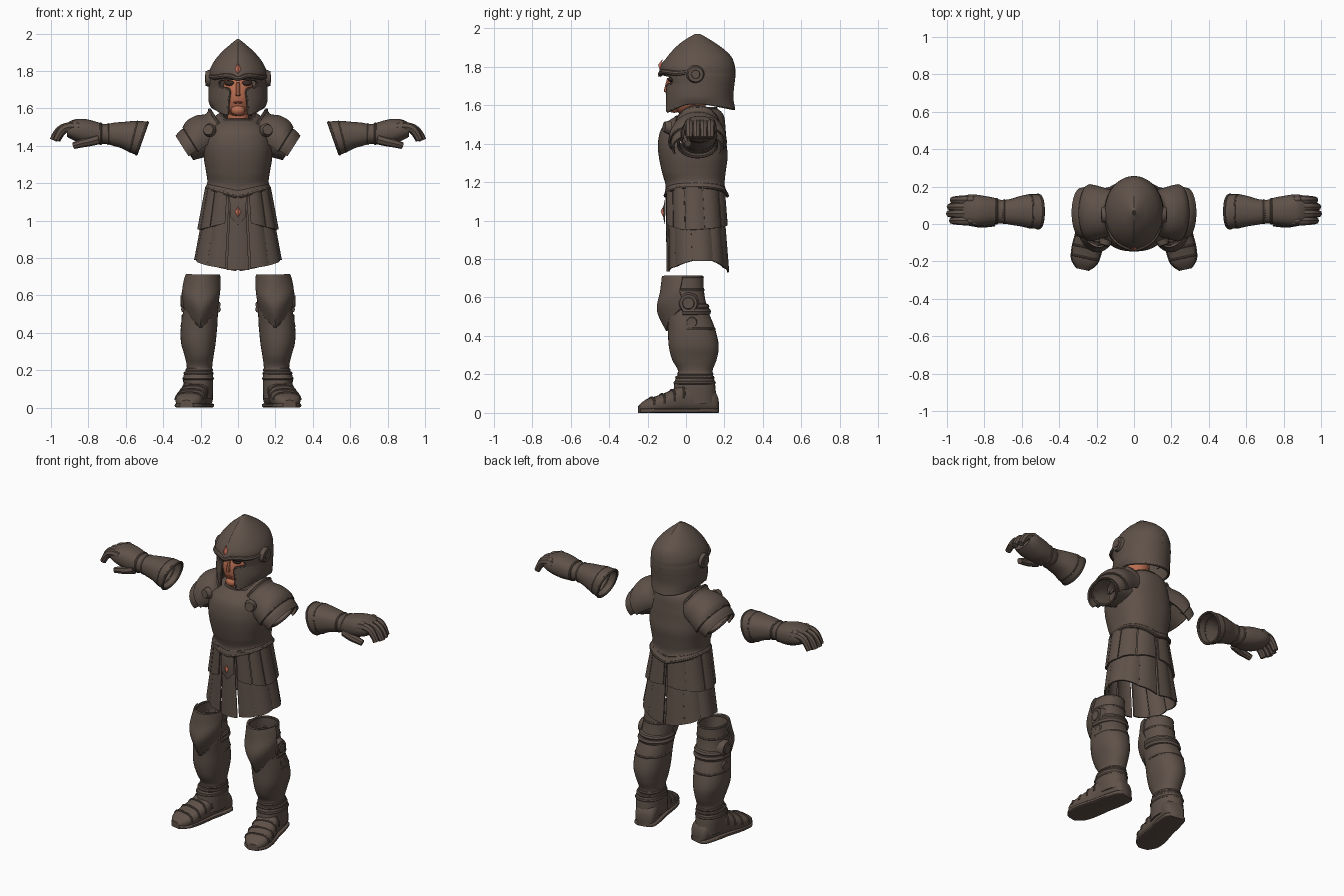
import bpy, bmesh
from math import sin, cos, pi, radians, copysign
from mathutils import Vector, Matrix

if "Cube" in bpy.data.objects:
    bpy.data.objects.remove(bpy.data.objects["Cube"])


def material(name, rgb):
    m = bpy.data.materials.new(name)
    m.use_nodes = True
    m.diffuse_color = (*rgb, 1)
    m.node_tree.nodes["Principled BSDF"].inputs["Base Color"].default_value = (*rgb, 1)
    return m


ARMOUR = material("dark bronze", (0.114, 0.083, 0.066))
SKIN = material("skin", (0.5, 0.16, 0.085))
LIP = material("lips", (0.38, 0.08, 0.05))
EYE = material("dark eyes", (0.04, 0.025, 0.02))
GEM = material("red gem", (0.68, 0.19, 0.12))


def finish(name, mesh, mat, thick=0):
    mesh.materials.clear()
    mesh.materials.append(mat)
    mesh.shade_smooth()
    ob = bpy.data.objects.new(name, mesh)
    bpy.context.collection.objects.link(ob)
    if thick:
        s = ob.modifiers.new("thickness", 'SOLIDIFY')
        s.thickness, s.offset = thick, 0
    ob.modifiers.new("sharp edges", 'EDGE_SPLIT').split_angle = radians(42)
    return ob


def from_bmesh(name, bm, mat, thick=0):
    bmesh.ops.recalc_face_normals(bm, faces=bm.faces)
    mesh = bpy.data.meshes.new(name)
    bm.to_mesh(mesh)
    bm.free()
    return finish(name, mesh, mat, thick)


def sheet(name, f, nu=32, nv=16, thick=0.0, caps=(), mat=ARMOUR, skip=None):
    """Surface f(u, v) sampled on a grid; caps lists the end rows to fill."""
    bm = bmesh.new()
    rows = [[bm.verts.new(f(i / nu, j / nv)) for i in range(nu + 1)] for j in range(nv + 1)]
    for r, s in zip(rows, rows[1:]):
        for i in range(nu):
            quad = (r[i], r[i + 1], s[i + 1], s[i])
            if not (skip and skip(sum((v.co for v in quad), Vector()) / 4)):
                bm.faces.new(quad)
    for j in caps:
        bm.faces.new(rows[j][:-1])
    bmesh.ops.remove_doubles(bm, verts=bm.verts, dist=1e-5)
    return from_bmesh(name, bm, mat, thick)


def tube(name, pts, r, cyclic=False, taper=1.0, mat=ARMOUR):
    cu = bpy.data.curves.new(name, 'CURVE')
    cu.dimensions, cu.bevel_depth, cu.bevel_resolution = '3D', r, 2
    cu.use_fill_caps, cu.resolution_u = True, 5
    sp = cu.splines.new('NURBS')
    sp.points.add(len(pts) - 1)
    for i, p in enumerate(pts):
        sp.points[i].co = (*p, 1)
        sp.points[i].radius = 1 + (taper - 1) * i / (len(pts) - 1)
    sp.order_u, sp.use_endpoint_u, sp.use_cyclic_u = 3, not cyclic, cyclic
    tmp = bpy.data.objects.new(name + "_path", cu)
    bpy.context.collection.objects.link(tmp)
    dg = bpy.context.evaluated_depsgraph_get()
    mesh = bpy.data.meshes.new_from_object(tmp.evaluated_get(dg))
    bpy.data.objects.remove(tmp)
    return finish(name, mesh, mat)


def blob(name, c, r, mat=ARMOUR):
    bm = bmesh.new()
    bmesh.ops.create_uvsphere(bm, u_segments=24, v_segments=14, radius=1,
                              matrix=Matrix.Translation(c) @ Matrix.Diagonal((*r, 1)))
    return from_bmesh(name, bm, mat)


def disc(name, c, axis, r, depth, top=0.75):
    bm = bmesh.new()
    rot = Vector(axis).to_track_quat('Z', 'Y').to_matrix().to_4x4()
    bmesh.ops.create_cone(bm, cap_ends=True, segments=24, radius1=r, radius2=r * top,
                          depth=depth, matrix=Matrix.Translation(c) @ rot)
    return from_bmesh(name, bm, ARMOUR)


def facet(name, rim, apex, mat=ARMOUR):
    bm = bmesh.new()
    vs, top = [bm.verts.new(p) for p in rim], bm.verts.new(apex)
    for i, v in enumerate(vs):
        bm.faces.new((v, vs[(i + 1) % len(vs)], top))
    return from_bmesh(name, bm, mat)


def mirror(*obs):
    for ob in obs:
        d = ob.copy()
        d.data = ob.data.copy()
        d.data.transform(Matrix.Scale(-1, 4, (1, 0, 0)))
        d.data.flip_normals()
        d.name = ob.name.replace("left", "right")
        bpy.context.collection.objects.link(d)


def interp(keys, v):
    """Smooth interpolation through a list of key tuples."""
    n = len(keys) - 1
    i = min(int(v * n), n - 1)
    t = v * n - i
    k = [keys[min(max(i + j, 0), n)] for j in (-1, 0, 1, 2)]
    return [(2 * b + (c - a) * t + (2 * a - 5 * b + 4 * c - d) * t * t
             + (3 * b - a - 3 * c + d) * t ** 3) / 2 for a, b, c, d in zip(*k)]


def oval(a, p=2.0):
    return [copysign(abs(w) ** (2 / p), w) for w in (sin(a), -cos(a))]


def upright(keys, p=2.2, a0=0.0, a1=2 * pi):
    """Loft of level rings (z, centre x, half width, front y, back y[, opening])."""
    def f(u, v):
        z, cx, hw, yf, yb, *gap = interp(keys, v)
        g = max(0, gap[0]) if gap else 0
        x, y = oval(a0 + g + (a1 - a0 - 2 * g) * u, p)
        return Vector((cx + hw * x, (yf + yb) / 2 + (yb - yf) / 2 * y, z))
    return f


def ring(name, f, v, r, u0=0.0, u1=1.0, n=32):
    full = u1 - u0 == 1
    return tube(name, [f(u0 + (u1 - u0) * i / n, v) for i in range(n + (not full))], r, full)


# Helmet with face opening
dome = upright([(1.6, 0, .14, -.11, .25, .4), (1.64, 0, .152, -.108, .24, .34),
                (1.7, 0, .152, -.105, .245, .32), (1.715, 0, .152, -.105, .247, .66),
                (1.75, 0, .152, -.115, .25, .66), (1.765, 0, .15, -.12, .25, 0),
                (1.8, 0, .147, -.12, .248, 0), (1.85, 0, .122, -.09, .23, 0),
                (1.9, 0, .08, -.045, .175, 0), (1.935, 0, .04, 0, .12, 0),
                (1.965, 0, .004, .05, .07, 0)], 2)


def helm(u, v):
    p = dome(u, v)
    w = max(0, (1.64 - p.z) / .04)
    p.z += w * (.01 - .45 * max(0, -p.y) - .2 * max(0, p.y - .1))
    return p


sheet("helmet", helm, 56, 40, .012)
ring("helmet_lower_rim", helm, 0, .007, 0, .9999)
tube("helmet_crest", [helm(0, .55 + .045 * i) for i in range(10)]
     + [helm(.5, 1 - .07 * i) for i in range(10)], .007)
half = [(.15, .04, 1.775), (.136, -.04, 1.762), (.09, -.1, 1.772), (.04, -.126, 1.775)]
tube("brow_guard", half + [(0, -.137, 1.755)] + [(-x, y, z) for x, y, z in half[::-1]], .013)
facet("brow_plate", [(0, -.07, 1.88), (.04, -.118, 1.81), (0, -.145, 1.745), (-.04, -.118, 1.81)],
      (0, -.133, 1.81))
facet("brow_gem", [(0, -.12, 1.842), (.016, -.129, 1.81), (0, -.136, 1.78), (-.016, -.129, 1.81)],
      (0, -.145, 1.81), GEM)
mirror(tube("left_cheek_rim", [helm(0, .02 * i) for i in range(25)], .007),
       disc("left_ear_disc", (.155, .05, 1.76), (1, 0, 0), .052, .036),
       disc("left_ear_boss", (.17, .05, 1.76), (1, 0, 0), .028, .014))

# Head and neck
blob("head", (0, 0, 1.68), (.085, .1, .13), SKIN)
blob("chin", (0, -.062, 1.59), (.038, .034, .03), SKIN)
tube("nose", [(0, -.088, 1.74), (0, -.1, 1.7), (0, -.103, 1.668)], .009, taper=1.4, mat=SKIN)
blob("lips", (0, -.086, 1.632), (.024, .012, .007), LIP)
mirror(blob("left_eye", (.046, -.078, 1.735), (.028, .016, .014), EYE))
sheet("neck", upright([(1.48, 0, .06, -.03, .11), (1.62, 0, .055, -.04, .1)]), 24, 4, mat=SKIN)

# Cuirass: hollow shell with arm holes, pointed hem and raised back collar
shell = upright([(1.125, 0, .168, -.108, .215), (1.18, 0, .158, -.1, .195), (1.25, 0, .163, -.118, .2),
                 (1.33, 0, .176, -.135, .21), (1.4, 0, .178, -.14, .205), (1.47, 0, .165, -.125, .2),
                 (1.515, 0, .13, -.085, .19), (1.535, 0, .085, -.05, .155)], 2.4)


def cuirass(u, v):
    p = shell(u, v)
    p.z += max(0, (1.25 - p.z) / .125) * .3 * abs(p.x)
    p.z += max(0, (p.z - 1.47) / .065) * .045 * min(1, max(0, p.y + .03) / .13)
    return p


sheet("cuirass", cuirass, 72, 42, .012,
      skip=lambda c: abs(c.x) > .1 and Vector((c.y - .05, c.z - 1.42)).length < .085)
ring("cuirass_hem", cuirass, 0, .009)
ring("waist_belt", cuirass, .1, .008)
ring("collar", cuirass, 1, .011)


# Shoulders
def arm(keys, a0=0.0, a1=2 * pi):
    def f(u, v):
        cx, cz, ru, rv = interp(keys, v)
        a = a0 + (a1 - a0) * u
        return Vector((cx + .53 * ru * sin(a), .06 + rv * cos(a), cz + .85 * ru * sin(a)))
    return f


cap = arm([(.088, 1.49, .12, .11), (.115, 1.475, .105, .115), (.165, 1.462, .11, .128),
           (.212, 1.435, .11, .142), (.235, 1.41, .103, .146)], -.45, pi + .45)
lame = arm([(.225, 1.41, .095, .13), (.255, 1.4, .094, .134), (.283, 1.375, .088, .128)], -.4, pi + .4)
sleeve = arm([(.16, 1.43, .085, .1), (.225, 1.415, .084, .1), (.275, 1.395, .076, .1)])
mirror(sheet("left_pauldron", cap, 28, 16, .012), sheet("left_pauldron_lame", lame, 28, 6, .01),
       sheet("left_sleeve", sleeve, 32, 8, .01), ring("left_sleeve_cuff", sleeve, 1, .008),
       ring("left_pauldron_rim", cap, 1, .007, 0, .9999),
       ring("left_shoulder_flange", cap, 0, .009, .05, .95),
       disc("left_chest_boss", (.155, -.1, 1.485), (.3, -1, .1), .036, .03))


# Skirt of hanging panels in two tiers, with sloping hems
def skirt(name, a0, a1, top, low0, low1, off):
    def f(u, v):
        z = top + (low0 + (low1 - low0) * u - top) * v
        k, o = (1.17 - z) / .4, off + .007 * sin(pi * u)
        x, y = oval(radians(a0 + (a1 - a0) * u), 2.2)
        return Vector(((.153 + .075 * k + o) * x, .045 + .018 * k + (.137 + .014 * k + o) * y, z))
    return sheet(name, f, 8, 8, .009)


def tier(name, edges, lows, top, off, gap):
    for i in range(len(edges) - 1):
        mirror(skirt(f"left_{name}_{i}", edges[i], edges[i + 1] - gap, top, lows[i], lows[i + 1], off))


skirt("front_panel", -12, 12, 1.16, .735, .735, .002)
tier("long_panel", (15, 43, 81, 118, 149, 179), (.745, .76, .79, .79, .755, .73), 1.16, 0, .6)
tier("short_panel", (18, 45, 72, 104, 142, 179), (.985, .965, .95, .955, .965, .98), 1.17, .013, 2)
facet("buckle_plate", [(-.045, -.106, 1.13), (.045, -.106, 1.13), (.042, -.108, 1.02),
                       (0, -.112, .975), (-.042, -.108, 1.02)], (0, -.122, 1.05))
facet("buckle_gem", [(0, -.115, 1.08), (.016, -.118, 1.048), (0, -.117, 1.015), (-.016, -.118, 1.048)],
      (0, -.132, 1.048), GEM)

# Greaves
shin = upright([(.705, .187, .08, -.108, .085), (.62, .19, .084, -.1, .09), (.53, .198, .087, -.1, .11),
                (.44, .208, .092, -.09, .145), (.35, .212, .088, -.085, .165), (.28, .208, .073, -.068, .155),
                (.215, .206, .063, -.035, .132), (.16, .213, .075, -.055, .145), (.05, .21, .07, -.06, .155)])
knee_base = upright([(.712, .187, .086, -.12, .1), (.63, .192, .094, -.13, .1), (.53, .197, .097, -.146, .1),
                     (.43, .2, .092, -.1, .11)], 1.9, -1.5, 1.5)


def knee(u, v):
    p = knee_base(u, v)
    p.z += .14 * v * abs(2 * u - 1)
    return p


mirror(sheet("left_greave", shin, 36, 36, .01), ring("left_greave_top_rim", shin, 0, .008),
       sheet("left_knee_plate", knee, 24, 14, .01), ring("left_knee_plate_rim", knee, 1, .007, 0, .9999),
       disc("left_knee_disc", (.284, .012, .57), (1, 0, 0), .06, .036),
       disc("left_knee_boss", (.3, .012, .57), (1, 0, 0), .038, .014),
       disc("left_strap_buckle", (.295, .03, .47), (1, 0, 0), .033, .016),
       *[ring(f"left_greave_strap_{i}", shin, v, r, .22, .78)
         for i, (v, r) in enumerate(((.1, .009), (.22, .018), (.255, .02), (.38, .008)))],
       *[ring(f"left_ankle_band_{i}", shin, v, .01) for i, v in enumerate((.78, .83, .88))])


# Feet, turned outward
def foot_loft(keys, p, grow=0.0, height=None):
    side, ahead = Vector((cos(.21), sin(.21), 0)), Vector((sin(.21), -cos(.21), 0))

    def f(u, v):
        s, hw, top = interp(keys, v)
        x, y = oval(2 * pi * u, p)
        return (Vector((.213, .05, (height or top) / 2 * (1 + y))) + ahead * s
                + side * (hw + grow) * x)
    return f


foot_keys = [(-.115, .04, .08), (-.09, .062, .12), (0, .07, .17), (.07, .07, .15), (.13, .075, .117),
             (.2, .077, .09), (.26, .066, .07), (.3, .03, .04)]
foot = foot_loft(foot_keys, 2.6)
mirror(sheet("left_boot", foot, 28, 28, caps=(0, -1)),
       sheet("left_sole", foot_loft(foot_keys, 5, .005, .024), 28, 28, caps=(0, -1)),
       *[ring(f"left_boot_band_{i}", foot, v, .006, .25, .75)
         for i, v in enumerate((.44, .56, .67, .79))])

# Gauntlets: rings along the arm (x, low z, high z, front y, back y, slant)
glove_keys = [(.514, 1.355, 1.525, -.022, .155, .03), (.56, 1.37, 1.53, -.018, .155, .02),
              (.61, 1.39, 1.525, -.008, .145, .01), (.66, 1.402, 1.52, 0, .13, 0),
              (.71, 1.415, 1.512, .008, .125, 0), (.75, 1.41, 1.522, .002, .137, 0),
              (.81, 1.412, 1.538, -.006, .148, 0), (.87, 1.43, 1.538, -.008, .155, 0),
              (.91, 1.45, 1.52, .005, .145, 0)]


def glove(u, v):
    x, lo, hi, yf, yb, slant = interp(glove_keys, v)
    h, w = oval(2 * pi * u, 2.3)
    return Vector((x - slant * h, (yf + yb) / 2 + (yb - yf) / 2 * w, (lo + hi) / 2 + (hi - lo) / 2 * h))


mirror(sheet("left_gauntlet", glove, 32, 32, .008, caps=(-1,)),
       *[ring(f"left_gauntlet_band_{i}", glove, v, r)
         for i, (v, r) in enumerate(((0, .008), (.12, .006), (.46, .008), (.58, .008)))],
       tube("left_thumb", [(.75, .015, 1.435), (.8, .004, 1.42), (.845, .004, 1.412),
                           (.88, .01, 1.4)], .028, taper=.65),
       *[tube(f"left_finger_{i}", [(.85, y, 1.5), (.905, y, 1.505), (.94 + r, y, 1.48),
                                   (.962 + r, y, 1.43)], .029, taper=.65)
         for i, (y, r) in enumerate(((.018, .01), (.055, .026), (.092, .022), (.128, .006)))],
       *[blob(f"left_knuckle_{i}", (.872, .02 + .037 * i, 1.515), (.024, .019, .02)) for i in range(4)])
